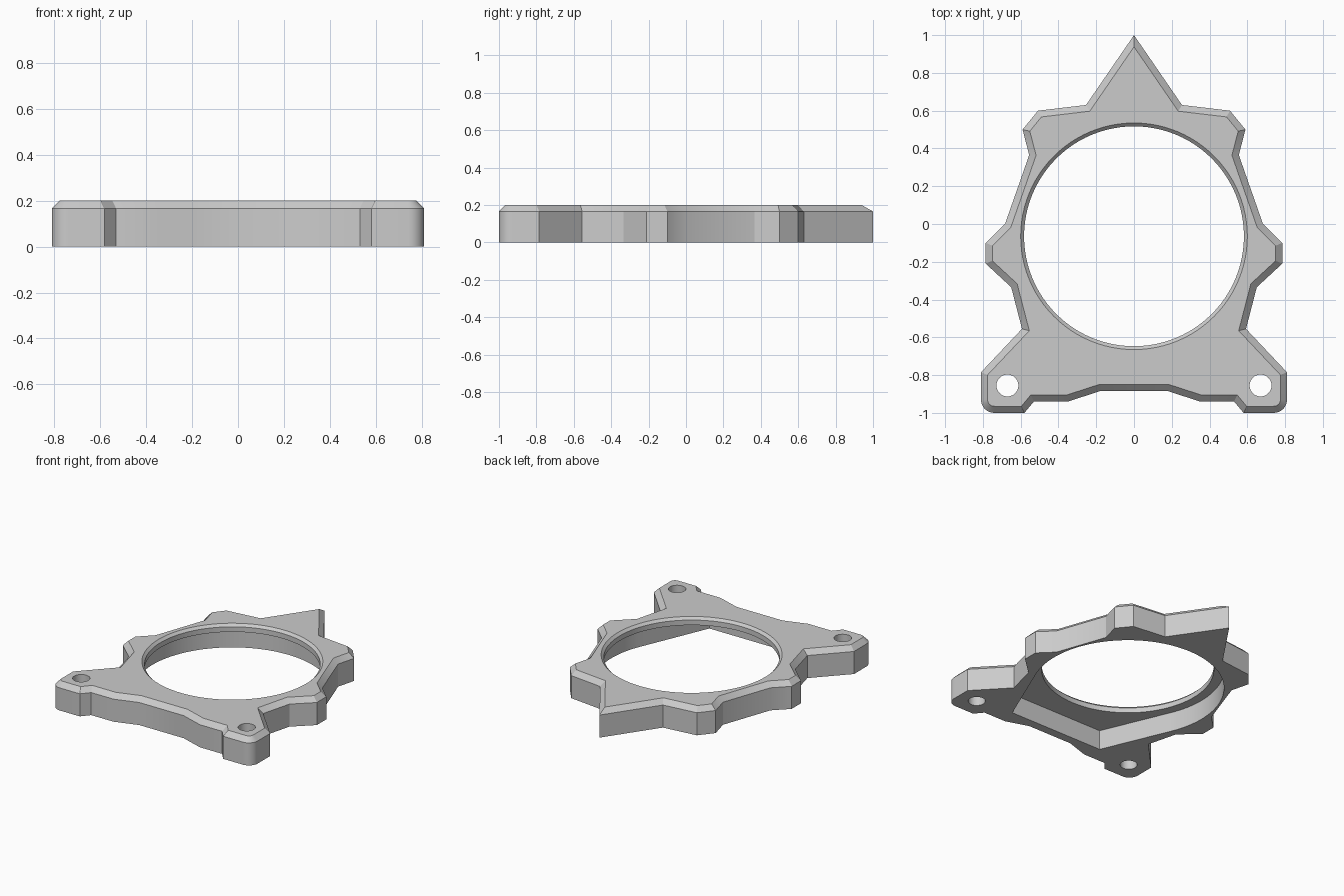
import bpy, bmesh
from math import cos, sin, radians, acos, atan2, hypot
from mathutils import Vector

cube = bpy.data.objects.get("Cube")
if cube:
    bpy.data.objects.remove(cube, do_unlink=True)

HEIGHT, CHAMFER, HOLE_Y = 0.2, 0.035, -0.065

grey = bpy.data.materials.new("grey")
grey.use_nodes = True
grey.diffuse_color = (0.6, 0.6, 0.6, 1)
grey.node_tree.nodes["Principled BSDF"].inputs["Base Color"].default_value = (0.6, 0.6, 0.6, 1)


def arc(x, y, r, start, end, steps):
    angles = [radians(start + (end - start) * i / steps) for i in range(steps + 1)]
    return [(x + r * cos(a), y + r * sin(a)) for a in angles]


def circle(x, y, r, steps):
    return arc(x, y, r, 0, 360, steps)[:-1]


def inset(points, d):
    """Move a counter-clockwise outline inwards by d with mitred corners."""
    result = []
    for i, p in enumerate(points):
        p = Vector(p)
        a = (p - Vector(points[i - 1])).normalized()
        b = (Vector(points[(i + 1) % len(points)]) - p).normalized()
        na, nb = Vector((-a.y, a.x)), Vector((-b.y, b.x))
        result.append(p + (na + nb) * d / (1 + na.dot(nb)))
    return result


def loft(name, layers):
    """Closed solid through (outline, height) layers of equal point count."""
    bm = bmesh.new()
    rings = [[bm.verts.new((p[0], p[1], z)) for p in pts] for pts, z in layers]
    for low, high in zip(rings, rings[1:]):
        for i in range(len(low)):
            j = (i + 1) % len(low)
            bm.faces.new((low[i], low[j], high[j], high[i]))
    bm.faces.new(rings[0][::-1])
    bm.faces.new(rings[-1])
    mesh = bpy.data.meshes.new(name)
    bm.to_mesh(mesh)
    bm.free()
    mesh.materials.append(grey)
    obj = bpy.data.objects.new(name, mesh)
    bpy.context.collection.objects.link(obj)
    return obj


# Plate: half outline from the front edge round to the rear point, then mirrored
half = [(0.18, -0.885), (0.35, -0.94), (0.53, -0.94), (0.58, -1.0)]
half += arc(0.74, -0.93, 0.07, -90, 0, 8)
half += [(0.81, -0.785), (0.593, -0.555), (0.65, -0.335), (0.785, -0.21),
         (0.785, -0.10), (0.683, 0.0), (0.555, 0.365), (0.59, 0.50),
         (0.508, 0.60), (0.254, 0.63)]
outline = half + [(0, 1)] + [(-x, y) for x, y in reversed(half)]
plate = loft("bracket_plate", [(outline, 0), (outline, HEIGHT - CHAMFER),
                               (inset(outline, CHAMFER), HEIGHT)])

# Underside pocket: round recess running tangentially to two front corners
R, cx, cy = 0.65, 0.385, -0.82
swing = atan2(cy - HOLE_Y, cx) + acos(R / hypot(cx, cy - HOLE_Y))
start = swing * 180 / 3.14159265
pocket = arc(0, HOLE_Y, R, start, 180 - start, 80) + [(-cx, cy), (cx, cy)]
cutters = [loft("pocket_cutter", [(pocket, -0.1), (pocket, 0.145)])]

# Main bore with a small chamfer at the top
cutters.append(loft("bore_cutter", [(circle(0, HOLE_Y, r, 96), z) for r, z in
                                    ((0.582, -0.2), (0.582, 0.182), (0.62, 0.22))]))

# Screw holes
for side in (-1, 1):
    ring = circle(side * 0.67, -0.855, 0.058, 32)
    cutters.append(loft("screw_hole_cutter", [(ring, -0.1), (ring, 0.3)]))

bpy.ops.object.select_all(action="DESELECT")
bpy.context.view_layer.objects.active = plate
plate.select_set(True)
for cutter in cutters:
    cutter.hide_render = True
    mod = plate.modifiers.new("cut", "BOOLEAN")
    mod.operation, mod.solver, mod.object = "DIFFERENCE", "EXACT", cutter
    bpy.ops.object.modifier_apply(modifier=mod.name)
    bpy.data.objects.remove(cutter, do_unlink=True)

bpy.ops.object.shade_smooth_by_angle(angle=radians(30))
